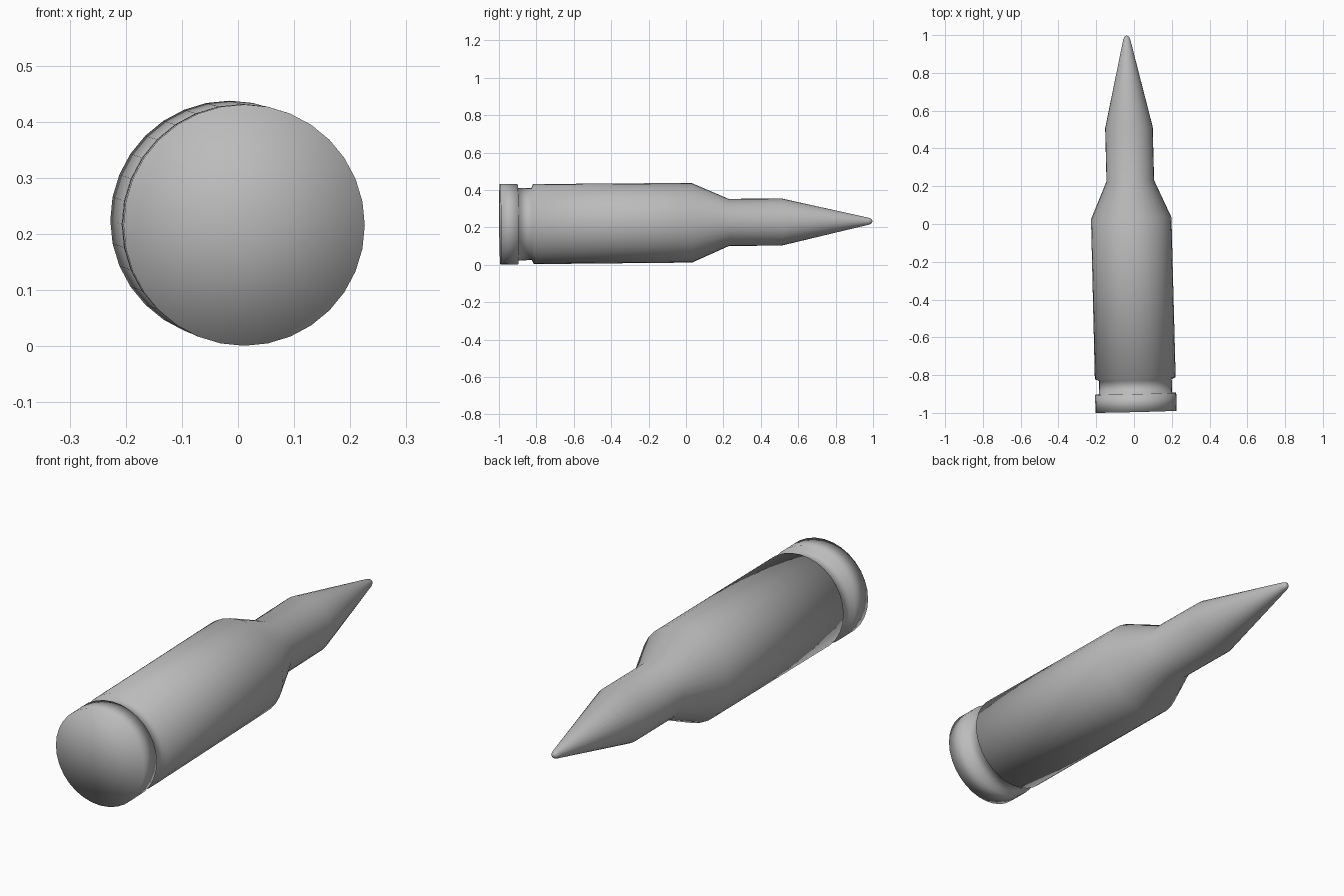
import bpy, bmesh, math
from mathutils import Vector, Matrix

cube = bpy.data.objects.get("Cube")
if cube:
    bpy.data.objects.remove(cube)

SEGMENTS = 32

# Plain metal
metal = bpy.data.materials.new("plain grey metal")
metal.use_nodes = True
grey = (0.5, 0.5, 0.5, 1)
metal.diffuse_color = grey
metal.node_tree.nodes["Principled BSDF"].inputs["Base Color"].default_value = grey

# Radius and distance along the axis
base_rim = [(0, 0), (0.215, 0), (0.215, 0.095)]
groove = [(0.193, 0.098), (0.193, 0.168)]
case = [(0.214, 0.178), (0.213, 1.025), (0.126, 1.223)]
bullet = [(0.126, 1.505), (0.019, 1.97), (0.013, 1.985), (0, 1.993)]
profile = base_rim + groove + case + bullet

# Turn the whole profile around its axis
bm = bmesh.new()
verts = [bm.verts.new((r, 0, h)) for r, h in profile]
edges = [bm.edges.new(pair) for pair in zip(verts, verts[1:])]
bmesh.ops.spin(bm, geom=verts + edges, axis=(0, 0, 1), cent=(0, 0, 0),
               angle=math.tau, steps=SEGMENTS)
bmesh.ops.remove_doubles(bm, verts=bm.verts, dist=0.0005)
bmesh.ops.recalc_face_normals(bm, faces=bm.faces)

# Lay it down with its slight lean
base, tip = Vector((0.011, -0.994, 0.216)), Vector((-0.039, 0.999, 0.233))
turn = (tip - base).to_track_quat('Z', 'Y').to_matrix().to_4x4()
bm.transform(Matrix.Translation(base) @ turn)

mesh = bpy.data.meshes.new("cartridge")
bm.to_mesh(mesh)
bm.free()
mesh.materials.append(metal)
mesh.shade_smooth()
cartridge = bpy.data.objects.new("cartridge", mesh)
bpy.context.collection.objects.link(cartridge)
